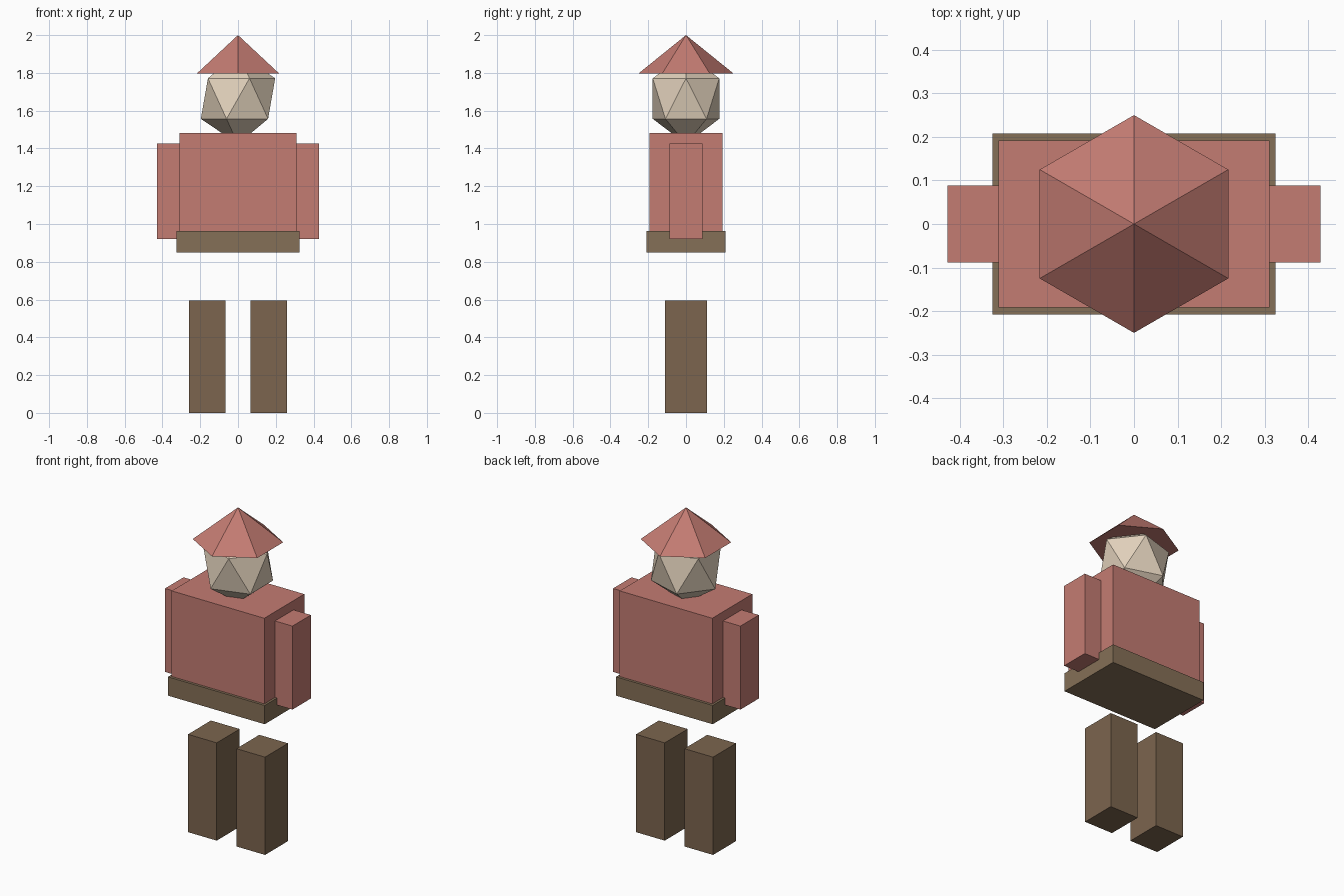
import bpy

if "Cube" in bpy.data.objects:
    bpy.data.objects.remove(bpy.data.objects["Cube"])


def material(name, rgb):
    m = bpy.data.materials.new(name)
    m.diffuse_color = (*rgb, 1)
    m.use_nodes = True
    m.node_tree.nodes["Principled BSDF"].inputs["Base Color"].default_value = m.diffuse_color
    return m


RED = material("red_cloth", (0.55, 0.2, 0.17))
BROWN = material("brown_trousers", (0.2, 0.13, 0.077))
LEATHER = material("belt_leather", (0.235, 0.162, 0.095))
SKIN = material("skin", (0.76, 0.64, 0.5))


def finish(name, mat):
    ob = bpy.context.object
    ob.name = ob.data.name = name
    ob.data.materials.append(mat)
    return ob


def box(name, x0, x1, half_y, z0, z1, mat):
    bpy.ops.mesh.primitive_cube_add(size=1, location=((x0 + x1) / 2, 0, (z0 + z1) / 2))
    ob = finish(name, mat)
    ob.scale = (x1 - x0, 2 * half_y, z1 - z0)
    return ob


# Body
box("torso", -0.311, 0.311, 0.192, 0.9, 1.483, RED)
box("belt", -0.325, 0.325, 0.208, 0.849, 0.963, LEATHER)

# Paired limbs
for side, s in (("left", -1), ("right", 1)):
    box(side + "_arm", *sorted((s * 0.26, s * 0.428)), 0.0885, 0.92, 1.427, RED)
    box(side + "_leg", *sorted((s * 0.066, s * 0.259)), 0.11, 0, 0.594, BROWN)

# Faceted head
bpy.ops.mesh.primitive_ico_sphere_add(subdivisions=1, radius=1, location=(0, 0, 1.664))
finish("head", SKIN).scale = (0.22, 0.207, 0.24)

# Six-sided pointed hat
bpy.ops.mesh.primitive_cone_add(vertices=6, radius1=0.25, radius2=0, depth=0.202,
                                location=(0, 0, 1.899))
finish("hat", RED)
